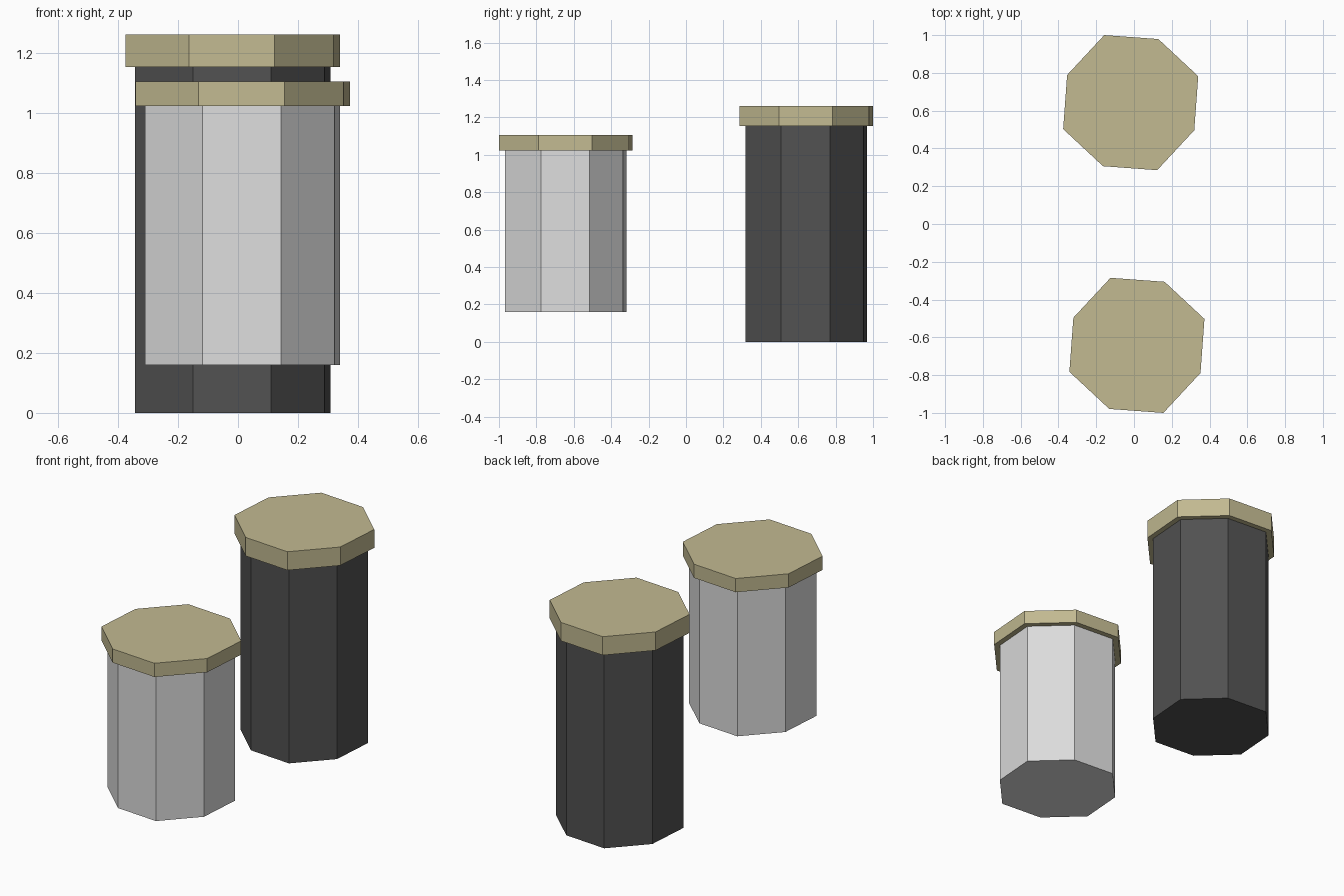
import bpy, bmesh, math

if "Cube" in bpy.data.objects:
    bpy.data.objects.remove(bpy.data.objects["Cube"])


def make_material(name, rgb):
    m = bpy.data.materials.new(name)
    m.diffuse_color = (*rgb, 1)
    m.use_nodes = True
    m.node_tree.nodes["Principled BSDF"].inputs["Base Color"].default_value = m.diffuse_color
    return m


tan = make_material("tan lid", (0.54, 0.49, 0.285))
light = make_material("light grey", (0.72, 0.72, 0.72))
dark = make_material("charcoal", (0.083, 0.083, 0.083))

# Slightly irregular octagon: two corners, repeated by quarter turns
CORNERS = [(0.3365, -0.1465), (0.3575, 0.14)]


def octagon_prism(name, centre, scale, z0, z1, mat):
    bm = bmesh.new()
    ring = []
    for q in range(4):
        c, s = math.cos(q * math.pi / 2), math.sin(q * math.pi / 2)
        for x, y in CORNERS:
            ring.append(bm.verts.new((scale * (x * c - y * s),
                                      scale * (x * s + y * c), z0)))
    base = bm.faces.new(ring)
    top = bmesh.ops.extrude_face_region(bm, geom=[base], use_keep_orig=True)
    verts = [g for g in top["geom"] if isinstance(g, bmesh.types.BMVert)]
    bmesh.ops.translate(bm, verts=verts, vec=(0, 0, z1 - z0))
    bmesh.ops.recalc_face_normals(bm, faces=bm.faces)
    mesh = bpy.data.meshes.new(name)
    bm.to_mesh(mesh)
    bm.free()
    mesh.materials.append(mat)
    ob = bpy.data.objects.new(name, mesh)
    ob.location = (*centre, 0)
    bpy.context.collection.objects.link(ob)
    return ob


BODY = 0.91  # body width relative to its lid

# Front light canister, raised off the ground
octagon_prism("light_canister_body", (0.0155, -0.6425), BODY, 0.16, 1.024, light)
octagon_prism("light_canister_lid", (0.0155, -0.6425), 1, 1.024, 1.105, tan)

# Rear dark canister
octagon_prism("dark_canister_body", (-0.0175, 0.6425), BODY, 0, 1.153, dark)
octagon_prism("dark_canister_lid", (-0.0175, 0.6425), 1, 1.153, 1.262, tan)
